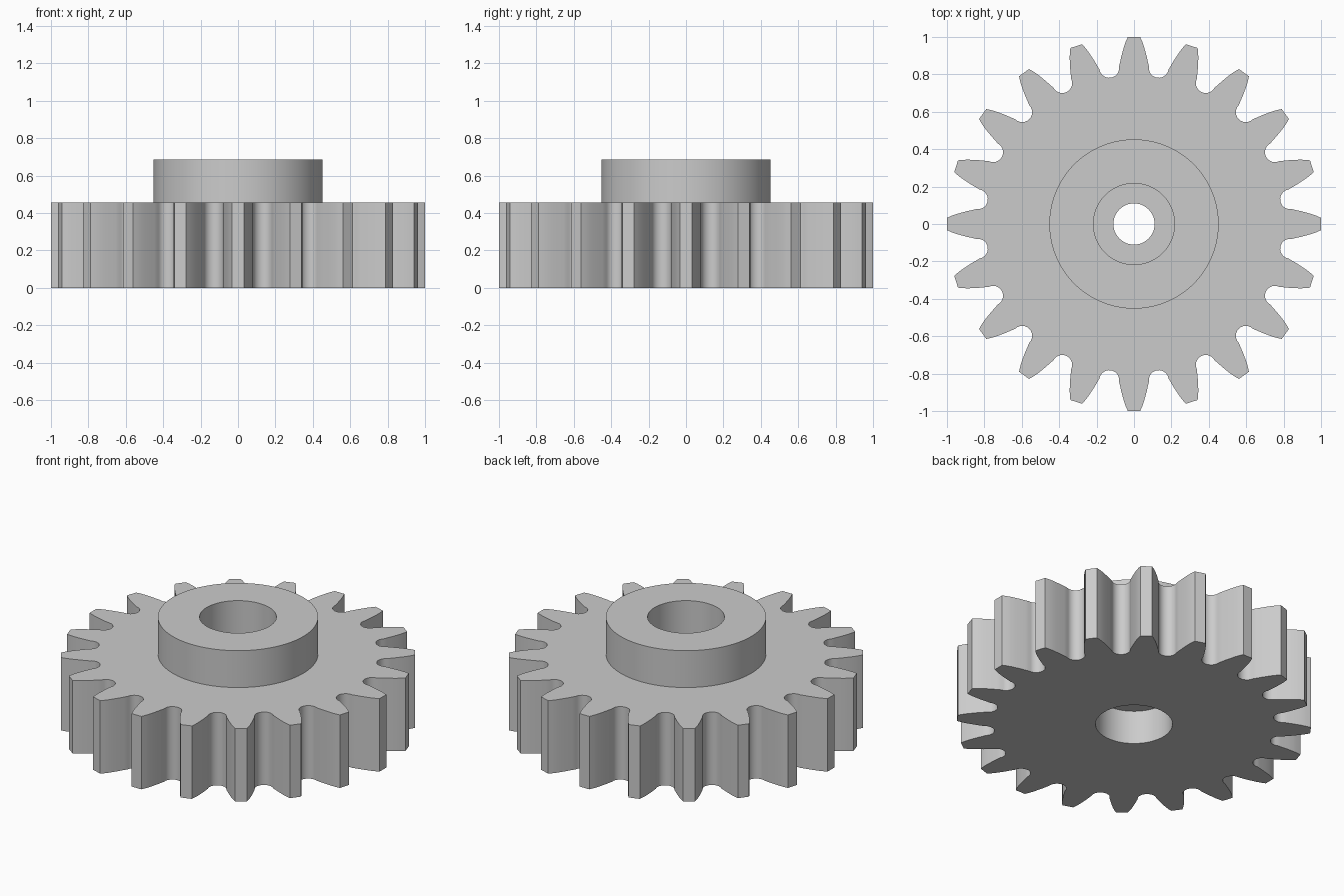
import bpy, bmesh, math

if "Cube" in bpy.data.objects:
    bpy.data.objects.remove(bpy.data.objects["Cube"])

TEETH = 20
WHEEL_H, HUB_TOP, WEB_Z = 0.455, 0.685, 0.21
HUB_R, BORE_R, HOLE_R = 0.4525, 0.217, 0.11
VALLEY_R, VALLEY_FILLET = 0.845, 0.053

grey = bpy.data.materials.new("plain_grey")
grey.diffuse_color = (0.6, 0.6, 0.6, 1)
grey.use_nodes = True
grey.node_tree.nodes["Principled BSDF"].inputs["Base Color"].default_value = grey.diffuse_color


def tooth_points():
    """One tooth along +x plus the round valley that follows it."""
    flank = [(1.0, 0.033), (0.975, 0.044), (0.95, 0.053),
             (0.925, 0.060), (0.895, 0.068), (0.865, 0.0745)]
    pts = [(x, -y) for x, y in reversed(flank)] + flank
    a = math.pi / TEETH
    steps = 12
    for i in range(steps + 1):
        t = math.pi * i / steps
        radial = VALLEY_R - VALLEY_FILLET * math.sin(t)
        side = -VALLEY_FILLET * math.cos(t)
        pts.append((radial * math.cos(a) - side * math.sin(a),
                    radial * math.sin(a) + side * math.cos(a)))
    return pts


def gear_outline():
    out = []
    for k in range(TEETH):
        a = 2 * math.pi * k / TEETH
        c, s = math.cos(a), math.sin(a)
        out += [(x * c - y * s, x * s + y * c) for x, y in tooth_points()]
    return out


def circle(r, n=128):
    return [(r * math.cos(2 * math.pi * i / n), r * math.sin(2 * math.pi * i / n))
            for i in range(n)]


def ring_solid(name, rings, closed):
    """Skin a sequence of (outline, z) rings that share a point count."""
    bm = bmesh.new()
    loops = [[bm.verts.new((x, y, z)) for x, y in pts] for pts, z in rings]
    pairs = list(zip(loops, loops[1:]))
    if closed:
        pairs.append((loops[-1], loops[0]))
    for a, b in pairs:
        n = len(a)
        for i in range(n):
            j = (i + 1) % n
            bm.faces.new((a[i], a[j], b[j], b[i]))
    bmesh.ops.recalc_face_normals(bm, faces=bm.faces)
    mesh = bpy.data.meshes.new(name)
    bm.to_mesh(mesh)
    bm.free()
    mesh.materials.append(grey)
    obj = bpy.data.objects.new(name, mesh)
    bpy.context.collection.objects.link(obj)
    bpy.ops.object.select_all(action='DESELECT')
    obj.select_set(True)
    bpy.context.view_layer.objects.active = obj
    bpy.ops.object.shade_smooth_by_angle(angle=math.radians(30))
    return obj


# Toothed wheel with a recess below and a narrow hole through its web
outer = gear_outline()


def matched_circle(r):
    return [(r * x / math.hypot(x, y), r * y / math.hypot(x, y)) for x, y in outer]


bore, hole = matched_circle(BORE_R), matched_circle(HOLE_R)
ring_solid("toothed_wheel", [
    (bore, 0), (outer, 0), (outer, WHEEL_H),
    (hole, WHEEL_H), (hole, WEB_Z), (bore, WEB_Z)], True)

# Raised hub collar, open in the middle down to the web
ring_solid("hub_collar", [
    (circle(HUB_R), WHEEL_H), (circle(HUB_R), HUB_TOP),
    (circle(BORE_R), HUB_TOP), (circle(BORE_R), WHEEL_H)], False)
